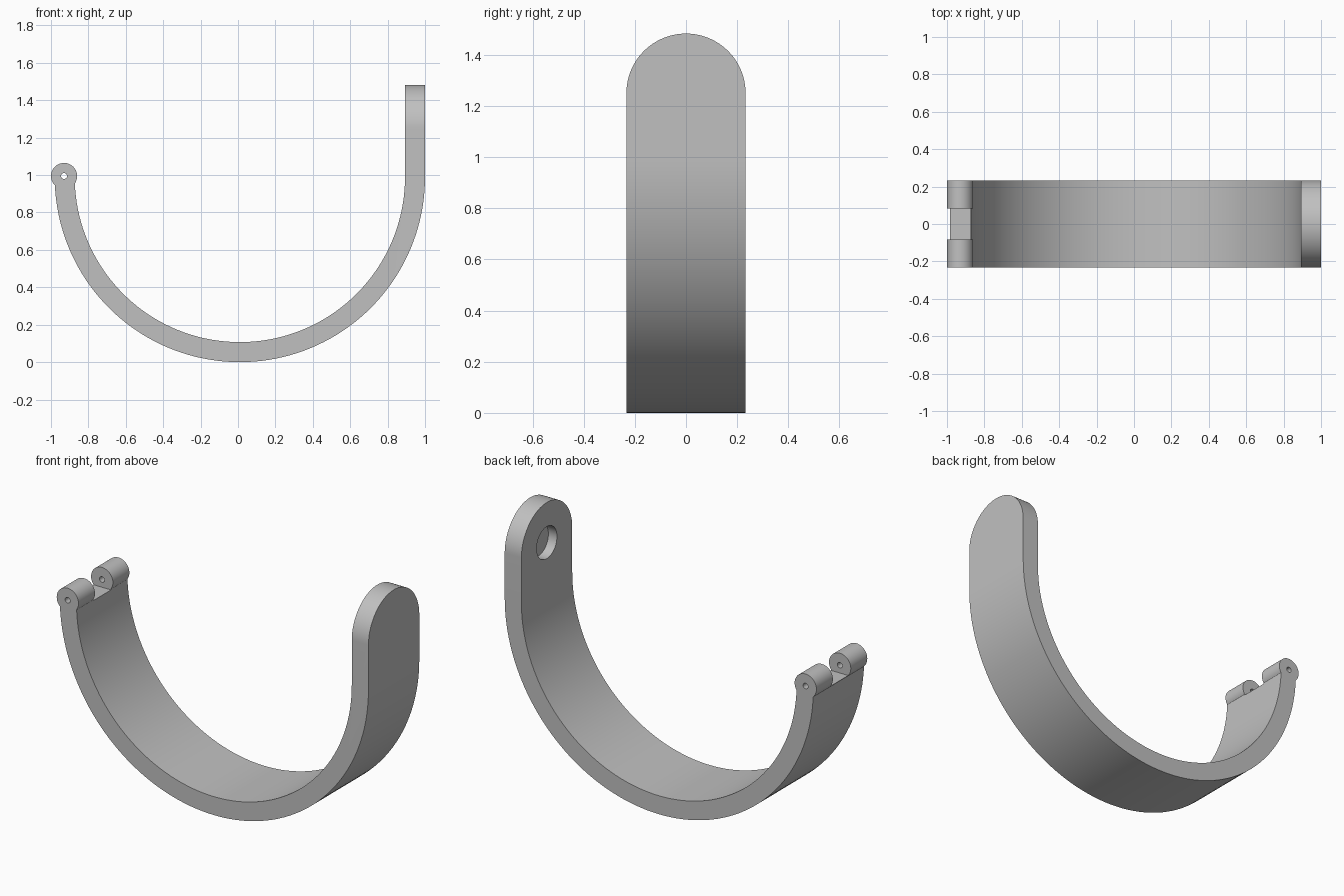
import bpy, bmesh
from math import sin, cos, pi, radians

if "Cube" in bpy.data.objects:
    bpy.data.objects.remove(bpy.data.objects["Cube"])

grey = bpy.data.materials.new("light_grey")
grey.use_nodes = True
COLOR = (0.53, 0.53, 0.53, 1)
grey.diffuse_color = COLOR
grey.node_tree.nodes["Principled BSDF"].inputs["Base Color"].default_value = COLOR

HALF = 0.233            # half width of the band
CX, CZ = 0.01, 0.99     # centre of the bend
OUTER, INNER = 0.99, 0.883
LUG_Z = 1.25            # centre of the rounded end
TOP = 1.6               # above the rounded end, trimmed later
PIN_X, PIN_Z = -0.93, 0.995


def arc(cx, cz, r, start, end, n):
    """Points on an arc, angles in degrees."""
    angles = [radians(start + (end - start) * i / n) for i in range(n + 1)]
    return [(cx + r * cos(a), cz + r * sin(a)) for a in angles]


def prism(name, outline, lo, hi, axis):
    """Extrude an outline in xz along y, or an outline in yz along x."""
    bm = bmesh.new()
    place = (lambda u, z: (u, lo, z)) if axis == "y" else (lambda u, z: (lo, u, z))
    face = bm.faces.new([bm.verts.new(place(*p)) for p in outline])
    out = bmesh.ops.extrude_face_region(bm, geom=[face])
    move = (0, hi - lo, 0) if axis == "y" else (hi - lo, 0, 0)
    bmesh.ops.translate(bm, vec=move,
                        verts=[v for v in out["geom"] if isinstance(v, bmesh.types.BMVert)])
    bmesh.ops.recalc_face_normals(bm, faces=bm.faces)
    mesh = bpy.data.meshes.new(name)
    bm.to_mesh(mesh)
    bm.free()
    mesh.materials.append(grey)
    obj = bpy.data.objects.new(name, mesh)
    bpy.context.collection.objects.link(obj)
    return obj


def circle(cx, cz, r, n):
    return arc(cx, cz, r, 0, 360, n)[:-1]


def combine(target, tool, operation):
    """Apply a boolean and discard the tool."""
    mod = target.modifiers.new(tool.name, "BOOLEAN")
    mod.operation, mod.object, mod.solver = operation, tool, "EXACT"
    bpy.context.view_layer.objects.active = target
    bpy.ops.object.modifier_apply(modifier=mod.name)
    bpy.data.objects.remove(tool)


# Curved band with one straight upright arm
outline = arc(CX, CZ, OUTER, 180, 360, 80) + [(CX + OUTER, TOP), (CX + INNER, TOP)]
outline += arc(CX, CZ, INNER, 360, 180, 80)
band = prism("hinged_band", outline, -0.4, 0.4, "y")

# Hinge barrel at the short end
combine(band, prism("barrel", circle(PIN_X, PIN_Z, 0.07, 48), -0.4, 0.4, "y"), "UNION")

# Trim to width, rounding the tall end
silhouette = [(-HALF, -0.5), (HALF, -0.5)] + arc(0, LUG_Z, HALF, 0, 180, 48)
combine(band, prism("silhouette", silhouette, -1.5, 1.5, "x"), "INTERSECT")

# Gap between the knuckles, pin bore, and blind socket inside the tall end
gap = [(-1.1, 0.95), (-0.8, 0.95), (-0.8, 1.2), (-1.1, 1.2)]
combine(band, prism("gap", gap, -0.082, 0.082, "y"), "DIFFERENCE")
combine(band, prism("bore", circle(PIN_X, PIN_Z, 0.016, 24), -0.5, 0.5, "y"), "DIFFERENCE")
combine(band, prism("socket", circle(0, LUG_Z, 0.093, 48), 0.7, CX + INNER + 0.055, "x"),
        "DIFFERENCE")

bpy.ops.object.select_all(action="DESELECT")
band.select_set(True)
bpy.context.view_layer.objects.active = band
bpy.ops.object.shade_smooth_by_angle(angle=radians(25))
